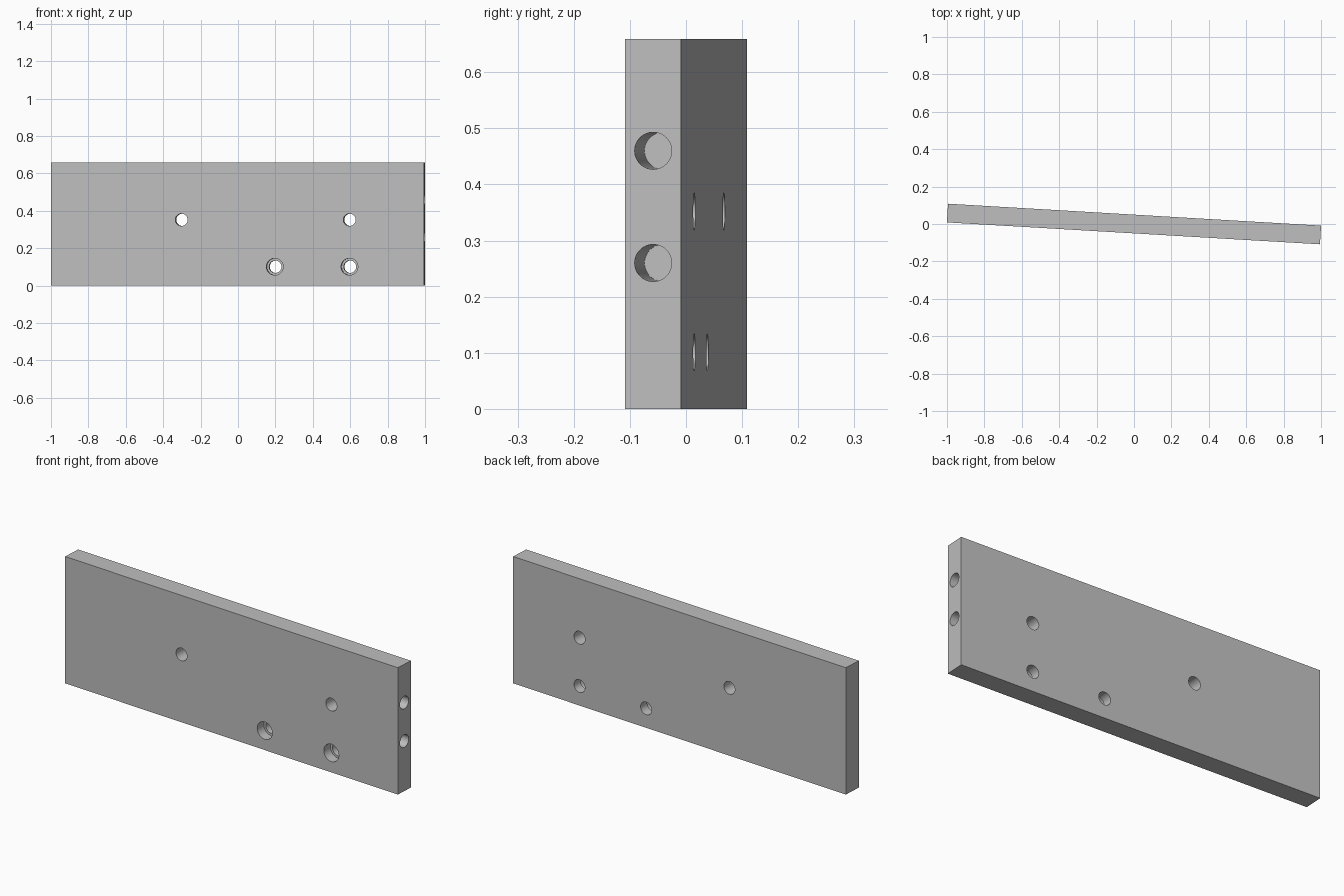
import bpy
from math import radians, pi
from mathutils import Matrix

if "Cube" in bpy.data.objects:
    bpy.data.objects.remove(bpy.data.objects["Cube"], do_unlink=True)

LENGTH, THICK, HEIGHT = 1.998, 0.1, 0.659
HOLE_R, BORE_R = 0.033, 0.045

grey = bpy.data.materials.new("plain_grey")
grey.use_nodes = True
grey.diffuse_color = (0.52, 0.52, 0.52, 1)
grey.node_tree.nodes["Principled BSDF"].inputs["Base Color"].default_value = grey.diffuse_color

# Flat rectangular plate
bpy.ops.mesh.primitive_cube_add(size=1, location=(0, 0, HEIGHT / 2))
plate = bpy.context.object
plate.name = "drilled_plate"
plate.scale = (LENGTH, THICK, HEIGHT)
bpy.ops.object.transform_apply(location=True, rotation=False, scale=True)
plate.data.materials.append(grey)


def drill(location, radius, depth, rotation):
    """Cut one round hole, centred on location, out of the plate."""
    bpy.ops.mesh.primitive_cylinder_add(vertices=48, radius=radius, depth=depth,
                                        location=location, rotation=rotation)
    cutter = bpy.context.object
    cutter.name = "drill_cutter"
    cutter.hide_render = True
    cutter.data.materials.append(grey)
    cut = plate.modifiers.new("drill", 'BOOLEAN')
    cut.operation = 'DIFFERENCE'
    cut.solver = 'EXACT'
    cut.object = cutter
    bpy.context.view_layer.objects.active = plate
    bpy.ops.object.modifier_apply(modifier=cut.name)
    bpy.data.objects.remove(cutter, do_unlink=True)


THROUGH = (pi / 2, 0, 0)
ENDWISE = (0, pi / 2, 0)

# Plain through holes in the upper row
for x in (-0.3, 0.6):
    drill((x, 0, 0.352), HOLE_R, 3 * THICK, THROUGH)

# Lower row, counterbored halfway from the front
for x in (0.2, 0.6):
    drill((x, 0, 0.101), HOLE_R, 3 * THICK, THROUGH)
    drill((x, -THICK / 2, 0.101), BORE_R, THICK, THROUGH)

# Blind holes in the left end
for z in (0.26, 0.46):
    drill((LENGTH / 2, 0, z), HOLE_R, 0.6, ENDWISE)

# Smooth bores, sharp rims, slight turn about the vertical
bpy.ops.object.select_all(action='DESELECT')
plate.select_set(True)
bpy.context.view_layer.objects.active = plate
bpy.ops.object.shade_smooth_by_angle(angle=radians(30))
plate.data.transform(Matrix.Rotation(radians(-3.36), 4, 'Z'))
